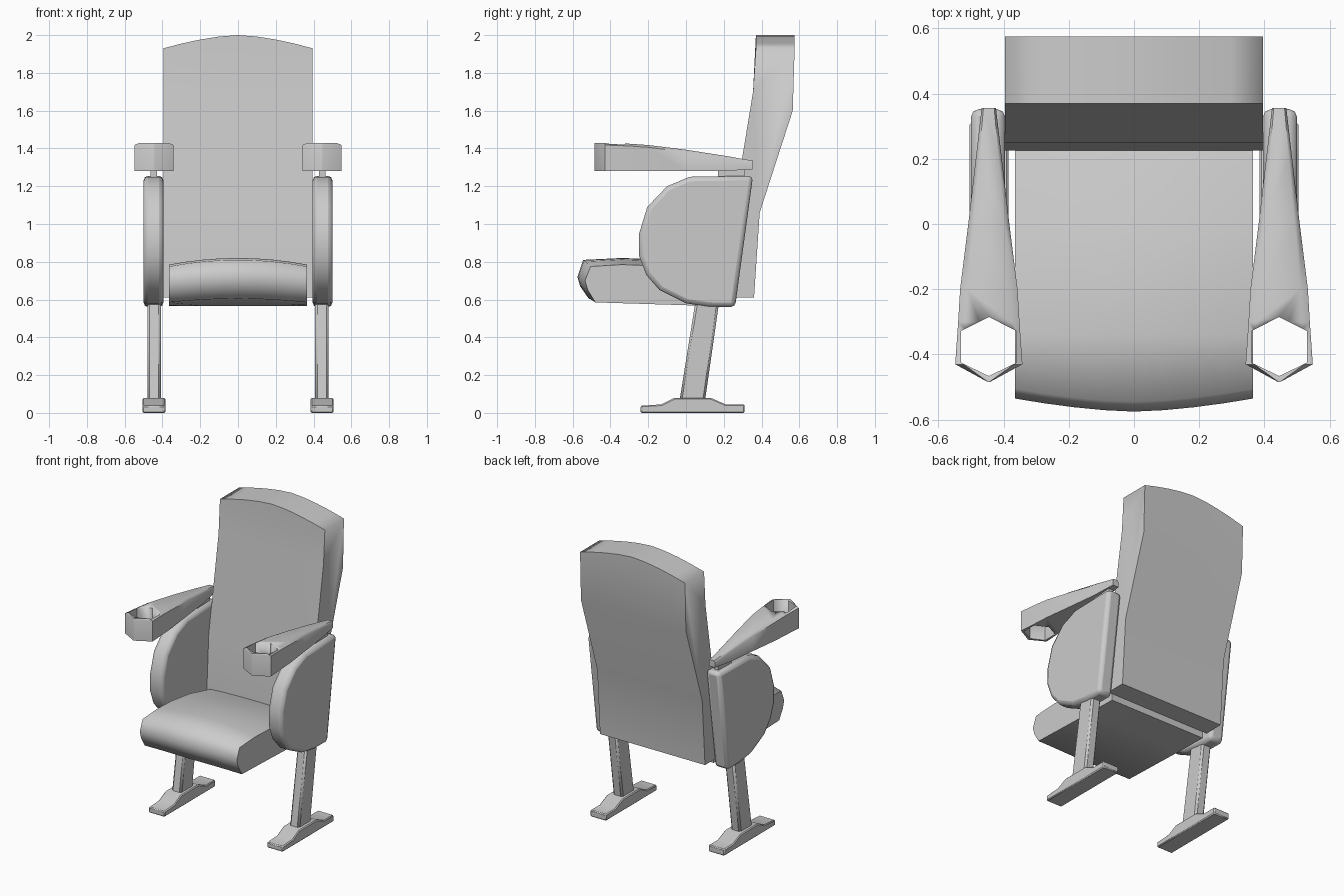
import bpy, bmesh

if "Cube" in bpy.data.objects:
    bpy.data.objects.remove(bpy.data.objects["Cube"])

ARM_X = 0.445


def loft(name, rings, mirror=False, bevel=0, segments=1, angle=0.8, cutter=None):
    """Bridge equal-length rings of points, cap both ends, then shade."""
    bm = bmesh.new()
    vs = [[bm.verts.new(p) for p in ring] for ring in rings]
    n = len(vs[0])
    for a, b in zip(vs, vs[1:]):
        for i in range(n):
            j = (i + 1) % n
            bm.faces.new((a[i], a[j], b[j], b[i]))
    bm.faces.new(vs[0])
    bm.faces.new(vs[-1])
    bmesh.ops.recalc_face_normals(bm, faces=bm.faces)
    mesh = bpy.data.meshes.new(name)
    bm.to_mesh(mesh)
    bm.free()
    ob = bpy.data.objects.new(name, mesh)
    bpy.context.collection.objects.link(ob)
    bpy.ops.object.select_all(action='DESELECT')
    ob.select_set(True)
    bpy.context.view_layer.objects.active = ob
    bpy.ops.object.shade_smooth_by_angle(angle=angle)
    if bevel:
        m = ob.modifiers.new("Bevel", 'BEVEL')
        m.width, m.segments, m.limit_method, m.angle_limit = bevel, segments, 'ANGLE', 0.9
    if cutter:
        m = ob.modifiers.new("Hole", 'BOOLEAN')
        m.operation, m.object, m.solver = 'DIFFERENCE', cutter, 'EXACT'
    if mirror:
        ob.modifiers.new("Mirror", 'MIRROR').use_mirror_merge = False
    return ob


def extrude_x(profile, x0, x1):
    return [[(x, y, z) for y, z in profile] for x in (x0, x1)]


COLUMNS = (-1, -0.75, -0.5, -0.25, 0, 0.25, 0.5, 0.75, 1)

# Backrest: leaning side profile, arched along the top edge
back = [(0.225, 0.61), (0.25, 1.06), (0.355, 1.7), (0.37, 1.93),
        (0.575, 1.93), (0.565, 1.6), (0.39, 1.06), (0.36, 0.61)]
loft("backrest", [[(t * 0.395, y, z + (0.07 * (1 - abs(t) ** 1.6) if z > 1.9 else 0))
                   for y, z in back] for t in COLUMNS], angle=1.4)

# Seat cushion: crowned top, bowed front; each point is y, z, bow, lift
seat = [(0.225, 0.565, 0, 0), (0.225, 0.70, 0, 0.01), (0.0, 0.755, 0, 0.025),
        (-0.2, 0.78, 0, 0.035), (-0.34, 0.785, 0, 0.035), (-0.505, 0.775, 0.04, 0.035),
        (-0.535, 0.70, 0.04, 0.02), (-0.52, 0.65, 0.04, 0.02),
        (-0.48, 0.585, 0.035, 0.02), (0.0, 0.57, 0, 0.01)]
loft("seat", [[(t * 0.365, y - b * (1 - abs(t) ** 1.6), z + h * (1 - t * t))
               for y, z, b, h in seat] for t in COLUMNS], angle=1.2)

# Side panels with rounded front
panel = [(0.355, 1.255), (0.02, 1.25), (-0.10, 1.20), (-0.205, 1.09), (-0.248, 0.95),
         (-0.248, 0.83), (-0.21, 0.73), (-0.14, 0.65), (0.0, 0.58), (0.12, 0.562),
         (0.26, 0.56)]
loft("side_panel", extrude_x(panel, 0.395, 0.5), mirror=True, bevel=0.024, segments=2)

# Legs and feet
leg = [(-0.035, 0.06), (0.10, 0.06), (0.18, 0.62), (0.055, 0.62)]
loft("leg", extrude_x(leg, 0.408, 0.48), mirror=True, bevel=0.012)
foot = [(-0.24, 0), (0.31, 0), (0.31, 0.045), (0.21, 0.045), (0.13, 0.08),
        (-0.06, 0.08), (-0.13, 0.045), (-0.24, 0.038)]
loft("foot", extrude_x(foot, 0.385, 0.505), mirror=True, bevel=0.006)

# Armrest supports
support = [(0.17, 1.24), (0.31, 1.24), (0.31, 1.30), (0.17, 1.30)]
loft("armrest_support", extrude_x(support, ARM_X - 0.017, ARM_X + 0.017), mirror=True)

# Hexagonal cup hole cutter
hexagon = [(0, -0.285), (0.085, -0.328), (0.085, -0.425), (0, -0.466),
           (-0.085, -0.425), (-0.085, -0.328)]
hole = loft("cup_hole_cutter", [[(ARM_X + x, y, z) for x, y in hexagon] for z in (1.2, 1.5)])
hole.hide_render = True
hole.hide_viewport = True
hole.display_type = 'WIRE'

# Armrests: stations of y, half width, bottom, top
stations = [(0.355, 0.022, 1.29, 1.335), (0.2, 0.04, 1.28, 1.362), (0.0, 0.063, 1.28, 1.393),
            (-0.2, 0.088, 1.28, 1.418), (-0.3, 0.094, 1.28, 1.425),
            (-0.43, 0.103, 1.28, 1.43), (-0.485, 0.002, 1.28, 1.43)]
loft("armrest", [[(ARM_X - w, y, a), (ARM_X + w, y, a), (ARM_X + w, y, b - 0.012),
                  (ARM_X + w * 0.75, y, b), (ARM_X - w * 0.75, y, b), (ARM_X - w, y, b - 0.012)]
                 for y, w, a, b in stations], mirror=True, angle=0.9, cutter=hole)
